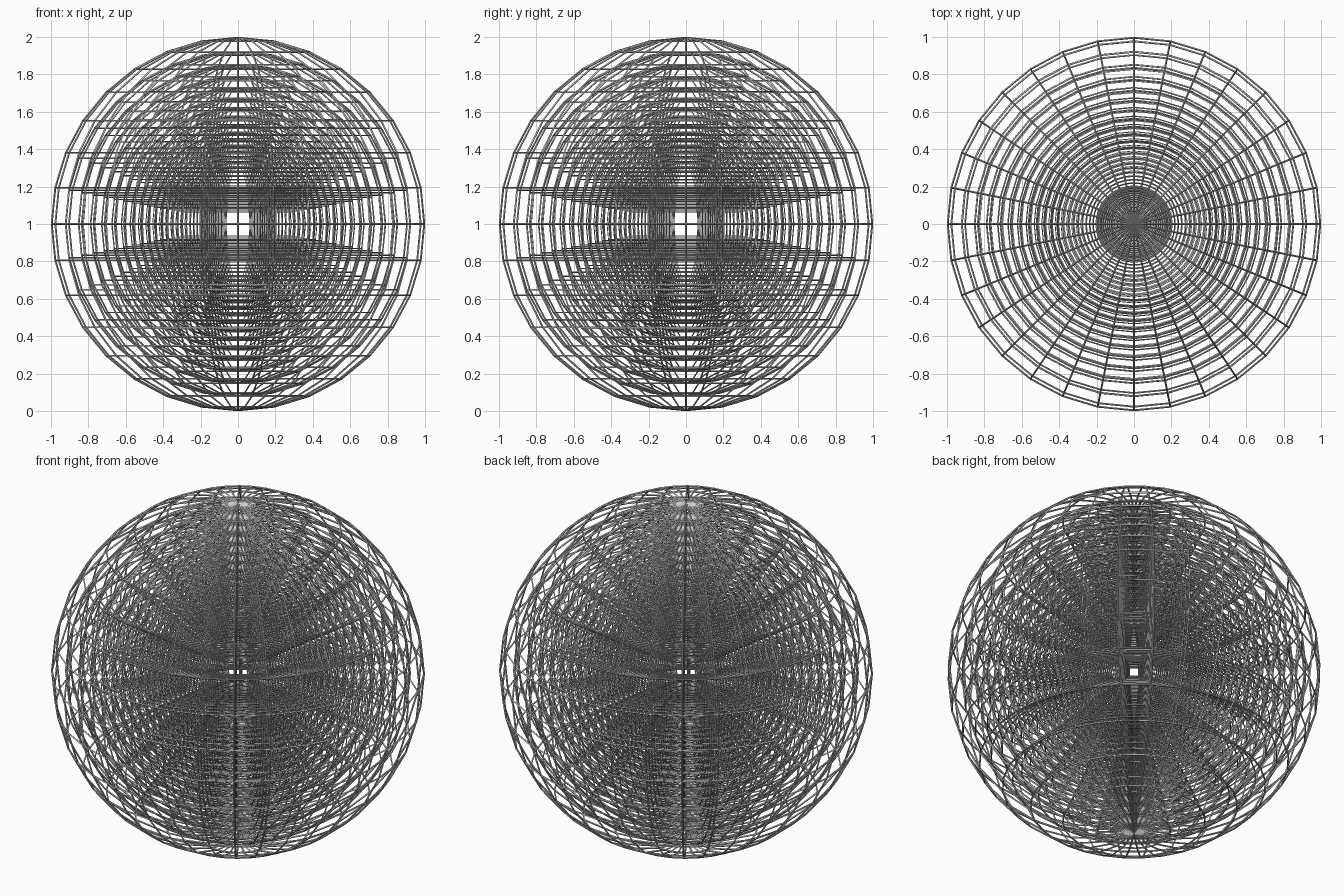
import bpy

if "Cube" in bpy.data.objects:
    bpy.data.objects.remove(bpy.data.objects["Cube"])

# Light grey wire
mat = bpy.data.materials.new("light_grey")
mat.diffuse_color = (0.6, 0.6, 0.6, 1)
mat.use_nodes = True
mat.node_tree.nodes["Principled BSDF"].inputs["Base Color"].default_value = mat.diffuse_color

OUTER, RATIO, COUNT = 0.996, 0.925, 16


def wire_shell(index):
    """One cage: sphere edges turned into square bars."""
    r = OUTER * RATIO ** index
    bpy.ops.mesh.primitive_uv_sphere_add(segments=32, ring_count=16, radius=r, location=(0, 0, 1))
    ob = bpy.context.object
    ob.name = f"wire_shell_{index + 1}"
    ob.data.materials.append(mat)
    wire = ob.modifiers.new("bars", "WIREFRAME")
    wire.thickness = 0.01 * RATIO ** index
    wire.offset = 0
    wire.use_even_offset = True
    wire.use_replace = True


# Nested concentric cages
for i in range(COUNT):
    wire_shell(i)
